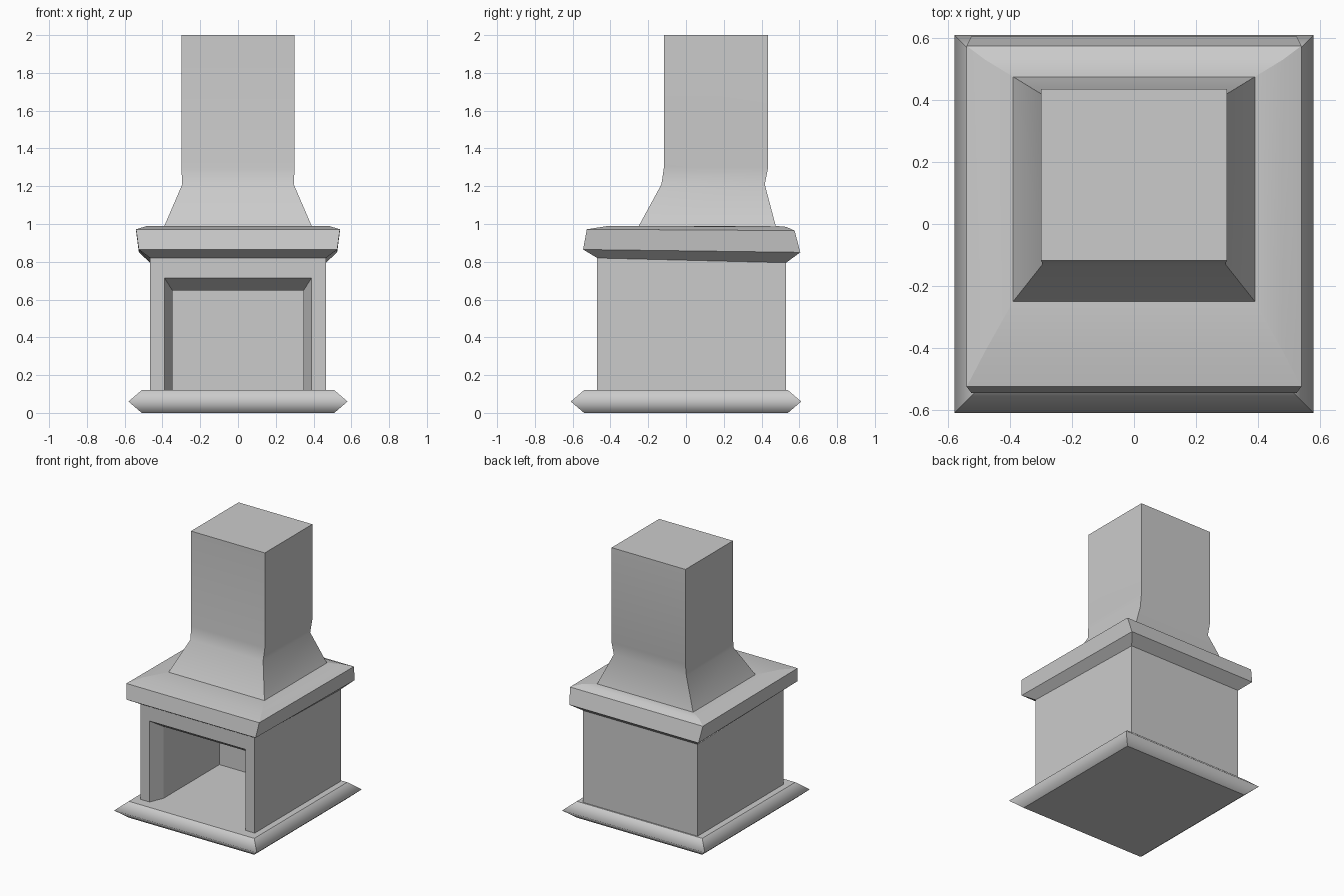
import bpy, bmesh

if "Cube" in bpy.data.objects:
    bpy.data.objects.remove(bpy.data.objects["Cube"])


def make_object(name, bm, smooth=False):
    bmesh.ops.recalc_face_normals(bm, faces=bm.faces)
    mesh = bpy.data.meshes.new(name)
    bm.to_mesh(mesh)
    bm.free()
    obj = bpy.data.objects.new(name, mesh)
    bpy.context.collection.objects.link(obj)
    return obj


def loft(name, rings, cap_bottom=False, cap_top=False, soft=()):
    """Stack rectangles (half x, y front, y back, z front, z back).
    Edges of the rings listed in soft stay smooth, all others are sharp."""
    bm = bmesh.new()
    loops = []
    for hx, y0, y1, z0, z1 in rings:
        loops.append([bm.verts.new(p) for p in
                      ((-hx, y0, z0), (hx, y0, z0), (hx, y1, z1), (-hx, y1, z1))])
    for a, b in zip(loops, loops[1:]):
        for i in range(4):
            j = (i + 1) % 4
            bm.faces.new((a[i], a[j], b[j], b[i])).smooth = True
    if cap_bottom:
        bm.faces.new(loops[0][::-1])
    if cap_top:
        bm.faces.new(loops[-1])
    soft_edges = {bm.edges.get((loops[r][i], loops[r][(i + 1) % 4]))
                  for r in soft for i in range(4)}
    for e in bm.edges:
        e.smooth = e in soft_edges
    return make_object(name, bm)


# Hearth slab with a pointed rim
loft("hearth_slab", [
    (0.51, -0.54, 0.54, 0.0, 0.0),
    (0.58, -0.61, 0.61, 0.06, 0.06),
    (0.51, -0.54, 0.54, 0.12, 0.12),
], True, True, soft=(1,))

# Firebox: arch-shaped sections from the back wall, round the front, into the opening
BASE = 0.12
sections = [  # half width, top z, y
    (0.465, 0.795, 0.53),
    (0.465, 0.82, -0.47),
    (0.39, 0.715, -0.47),
    (0.347, 0.648, -0.37),
    (0.347, 0.648, 0.28),
]
bm = bmesh.new()
arches = [[bm.verts.new(p) for p in
           ((-hx, y, BASE), (-hx, y, top), (hx, y, top), (hx, y, BASE))]
          for hx, top, y in sections]
for a, b in zip(arches, arches[1:]):
    for i in range(3):
        bm.faces.new((a[i], a[i + 1], b[i + 1], b[i]))
bm.faces.new(arches[0])
bm.faces.new(arches[-1])
make_object("firebox", bm)

# Mantel shelf, slightly lower towards the back
loft("mantel", [
    (0.465, -0.47, 0.53, 0.82, 0.795),
    (0.525, -0.545, 0.605, 0.865, 0.85),
    (0.54, -0.525, 0.575, 0.972, 0.965),
    (0.48, -0.41, 0.53, 0.99, 0.985),
    (0.39, -0.25, 0.475, 0.99, 0.99),
], soft=(3,))

# Chimney hood and flue
loft("chimney", [
    (0.39, -0.25, 0.475, 0.99, 0.99),
    (0.295, -0.13, 0.417, 1.21, 1.21),
    (0.30, -0.117, 0.435, 1.30, 1.30),
    (0.30, -0.117, 0.435, 2.0, 2.0),
], cap_top=True, soft=(1, 2))
